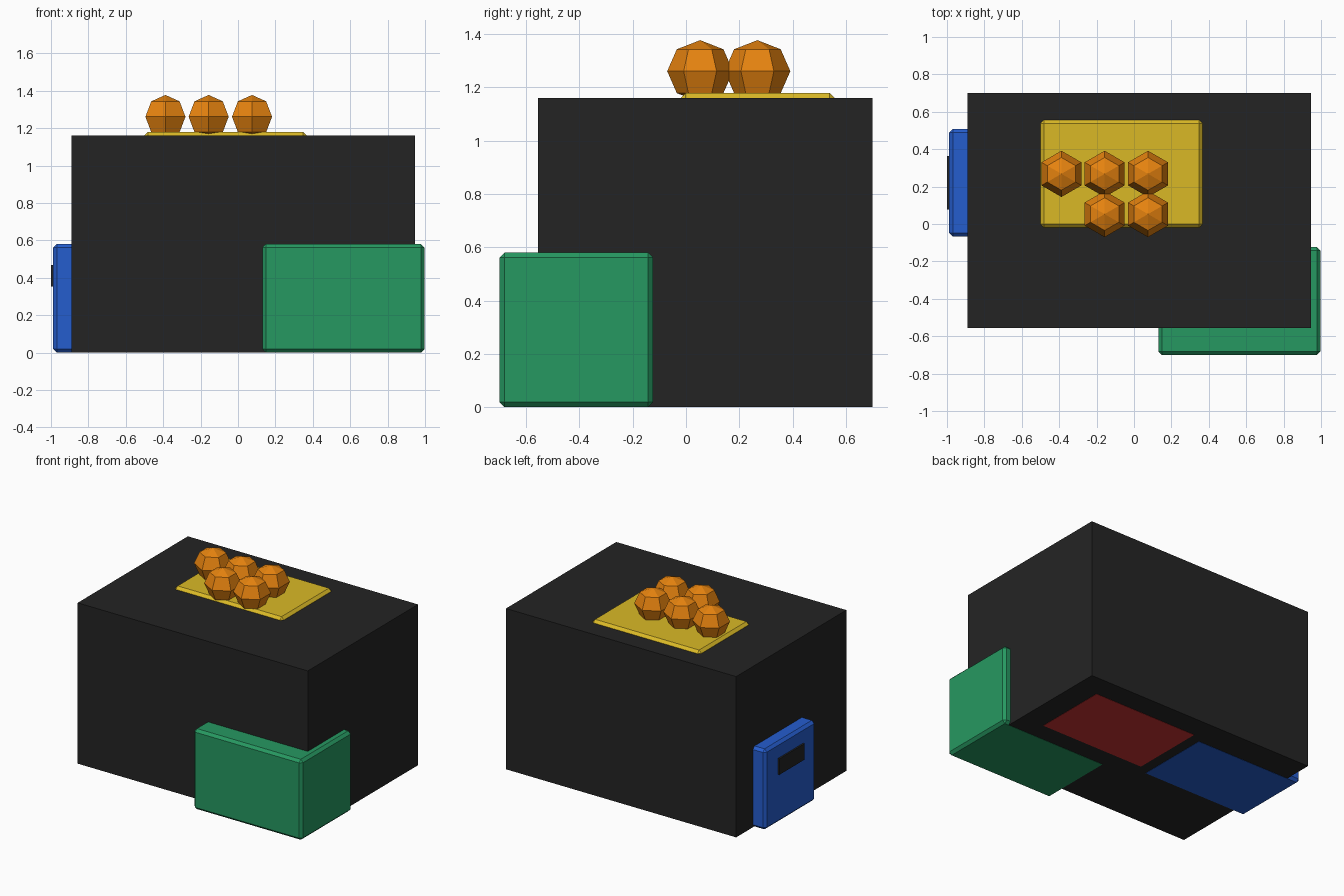
import bpy, bmesh
from mathutils import Matrix, Vector

if "Cube" in bpy.data.objects:
    bpy.data.objects.remove(bpy.data.objects["Cube"])


def srgb(r, g, b):
    def lin(c):
        c /= 255
        return c / 12.92 if c <= 0.04045 else ((c + 0.055) / 1.055) ** 2.4
    return (lin(r), lin(g), lin(b), 1)


def material(name, rgb):
    m = bpy.data.materials.new(name)
    m.diffuse_color = srgb(*rgb)
    m.use_nodes = True
    m.node_tree.nodes["Principled BSDF"].inputs["Base Color"].default_value = m.diffuse_color
    return m


BLACK = material("black", (36, 36, 36))
GREEN = material("green", (38, 152, 97))
BLUE = material("blue", (37, 93, 206))
RED = material("red", (200, 50, 50))
YELLOW = material("yellow", (218, 185, 38))
ORANGE = material("orange", (230, 131, 15))


def finish(bm, name, mat):
    bmesh.ops.recalc_face_normals(bm, faces=bm.faces)
    me = bpy.data.meshes.new(name)
    bm.to_mesh(me)
    bm.free()
    me.materials.append(mat)
    ob = bpy.data.objects.new(name, me)
    bpy.context.collection.objects.link(ob)
    return ob


def box(name, lo, hi, mat, chamfer=0):
    lo, hi = Vector(lo), Vector(hi)
    bm = bmesh.new()
    bmesh.ops.create_cube(bm, size=1, matrix=Matrix.Translation((lo + hi) / 2)
                          @ Matrix.Diagonal((*(hi - lo), 1)))
    if chamfer:
        bmesh.ops.bevel(bm, geom=bm.edges[:], offset=chamfer, segments=1,
                        affect='EDGES', profile=0.5)
    return finish(bm, name, mat)


# Large dark block enclosing the stack
box("dark_block", (-0.89, -0.555, 0.001), (0.945, 0.70, 1.16), BLACK)

# Chamfered crates, each with a hand slot on its left end
L, W, H = 0.867, 0.577, 0.58
CRATES = {
    "green_crate": ((0.13, -0.70, 0), GREEN),
    "blue_crate": ((-0.988, -0.068, 0), BLUE),
    "red_crate": ((-0.08, -0.022, 0), RED),
    "yellow_crate": ((-0.50, -0.02, 0.60), YELLOW),
}
for name, ((x, y, z), mat) in CRATES.items():
    box(name, (x, y, z), (x + L, y + W, z + H), mat, 0.019)
    cy = y + W / 2
    box(name + "_hand_slot", (x - 0.012, cy - 0.144, z + 0.353),
        (x + 0.006, cy + 0.144, z + 0.468), BLACK)

# Low-poly oranges on the top crate
SPOTS = [(-0.388, 0.268), (-0.157, 0.268), (0.075, 0.268),
         (-0.157, 0.053), (0.075, 0.053)]
for i, (x, y) in enumerate(SPOTS):
    bm = bmesh.new()
    bmesh.ops.create_uvsphere(bm, u_segments=6, v_segments=4, radius=1,
                              matrix=Matrix.Translation((x, y, 1.261))
                              @ Matrix.Diagonal((0.1236, 0.1236, 0.1164, 1)))
    finish(bm, f"orange_{i + 1}", ORANGE)
